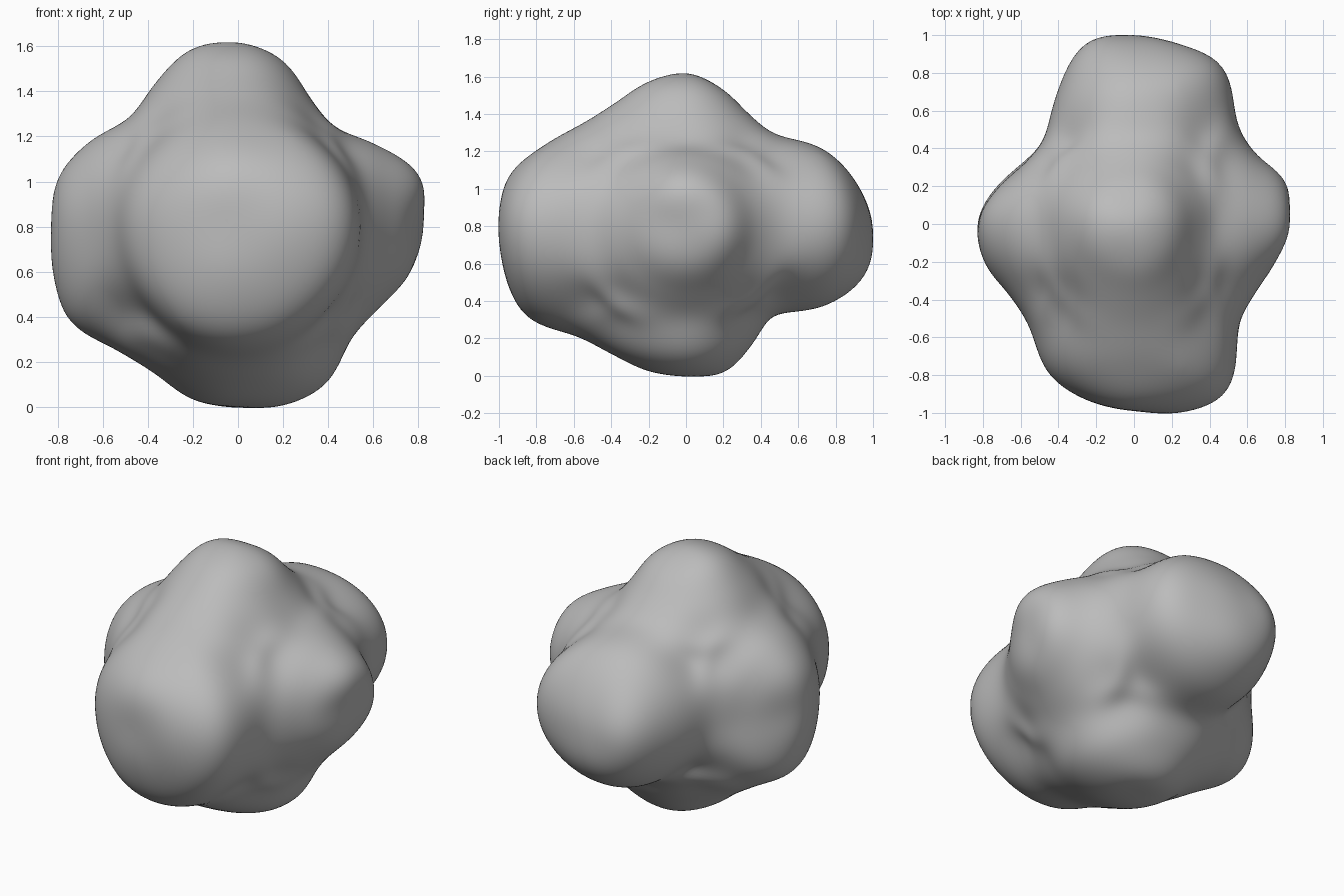
import bpy
import bmesh
import math
from mathutils import Vector

cube = bpy.data.objects.get("Cube")
if cube:
    bpy.data.objects.remove(cube)

CORE = Vector((0, 0, 0.8))
STEP = math.radians(15)
VALLEY = 0.08  # how far the surface dips where three lobes meet
REACH = math.radians(52)  # widest angle that one lobe covers

# Three outline rings around the core: radii at even angles, first axis to second
X, Y, Z = range(3)
RINGS = {
    (X, Y): (.81, .84, .745, .77, .96, .985, .998, 1.0, .814, .665, .66, .745,
             .83, .818, .76, .78, .915, .968, .99, 1.035, 1.015, .78, .74, .776),
    (X, Z): (.81, .844, .72, .618, .651, .767, .818, .818, .737, .682, .761, .833,
             .83, .85, .855, .77, .748, .794, .80, .82, .80, .707, .723, .794),
    (Y, Z): (.998, .94, .84, .69, .687, .76, .818, .80, .762, .78, .873, .994,
             .99, 1.005, .981, .831, .792, .802, .80, .81, .722, .67, .859, 1.0),
}


def ring_radius(plane, u, v):
    """Smoothly interpolated radius of a ring in the direction (u, v)."""
    ring = RINGS[plane]
    position = (math.atan2(v, u) / STEP) % len(ring)
    i = int(position)
    t = position - i
    a, b, c, d = (ring[(i + k) % len(ring)] for k in (-1, 0, 1, 2))
    slope_in, slope_out = (c - a) / 2, (d - b) / 2
    bend = 3 * (c - b) - 2 * slope_in - slope_out
    twist = 2 * (b - c) + slope_in + slope_out
    return b + t * (slope_in + t * (bend + t * twist))


def lobe_radius(direction, axis):
    """Radius of the lobe along one axis, rounded between its two rings."""
    tilt = min(math.acos(min(abs(direction[axis]), 1)), REACH)
    along = math.copysign(math.cos(tilt), direction[axis])
    total = weight_sum = 0
    for other in (X, Y, Z):
        if other == axis:
            continue
        across = math.copysign(math.sin(tilt), direction[other])
        if axis < other:
            radius = ring_radius((axis, other), along, across)
        else:
            radius = ring_radius((other, axis), across, along)
        weight = direction[other] ** 2 + 1e-9
        total += weight * radius
        weight_sum += weight
    return total / weight_sum


def body_radius(direction):
    """Blend of the lobes, dipping in the valleys between them."""
    weights = [abs(c) ** 10 for c in direction]
    blended = sum(w * lobe_radius(direction, axis) for axis, w in enumerate(weights))
    dip = (27 * (direction.x * direction.y * direction.z) ** 2) ** 3
    return blended / sum(weights) * (1 - VALLEY * dip)


# Lumpy body: a sphere pushed out to six blended lobes
bm = bmesh.new()
bmesh.ops.create_icosphere(bm, subdivisions=6, radius=1)
for v in bm.verts:
    direction = v.co.normalized()
    v.co = CORE + direction * body_radius(direction)
for _ in range(8):
    bmesh.ops.smooth_vert(bm, verts=bm.verts, factor=0.5,
                          use_axis_x=True, use_axis_y=True, use_axis_z=True)

mesh = bpy.data.meshes.new("lumpy_body")
bm.to_mesh(mesh)
bm.free()
body = bpy.data.objects.new("lumpy_body", mesh)
bpy.context.collection.objects.link(body)
for poly in mesh.polygons:
    poly.use_smooth = True

# Plain grey material
grey = bpy.data.materials.new("plain_grey")
grey.use_nodes = True
colour = (0.5, 0.5, 0.5, 1)
grey.diffuse_color = colour
grey.node_tree.nodes["Principled BSDF"].inputs["Base Color"].default_value = colour
mesh.materials.append(grey)
